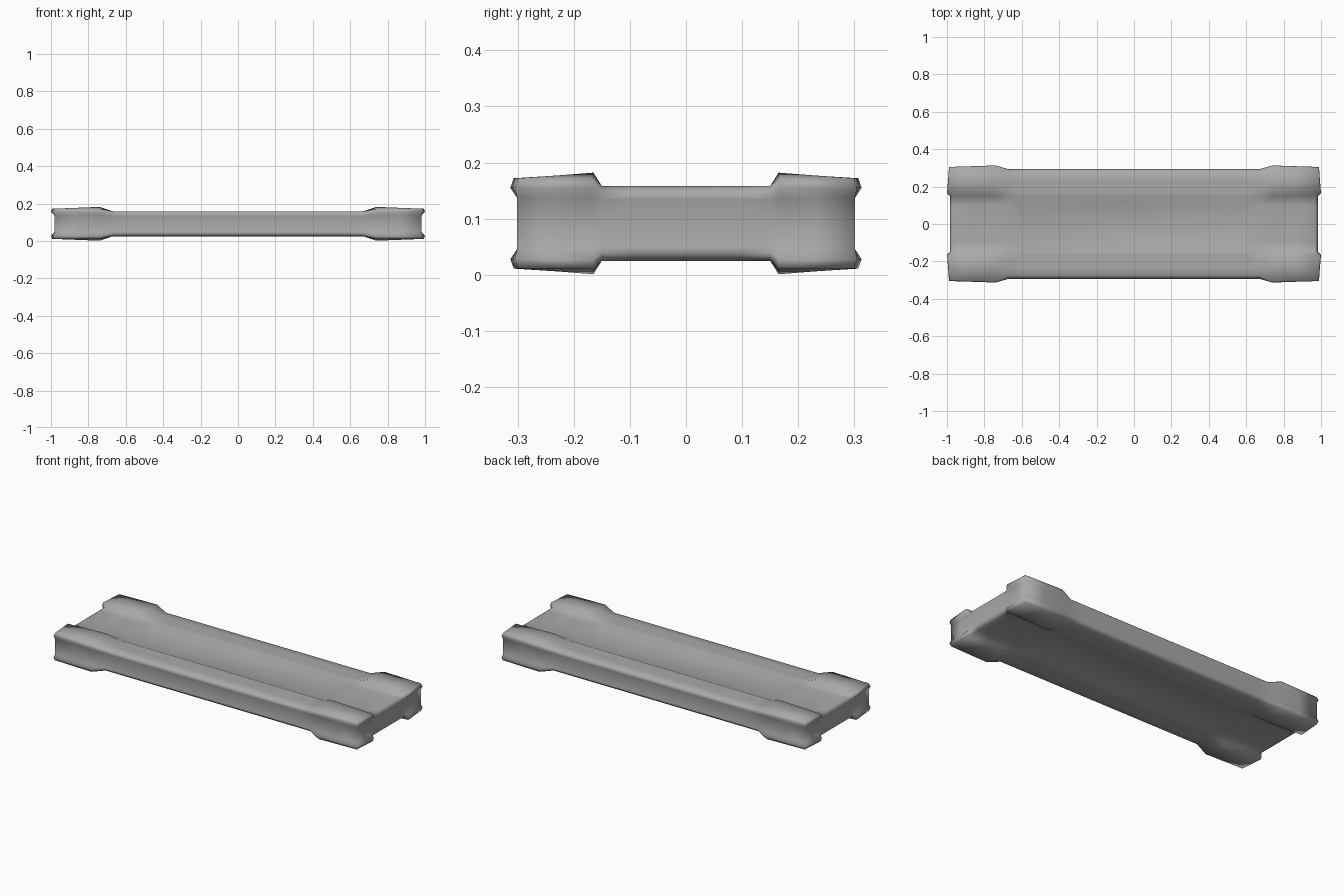
import bpy, bmesh

if "Cube" in bpy.data.objects:
    bpy.data.objects.remove(bpy.data.objects["Cube"])

MID = 0.0915                                  # height of the symmetry plane
XS = [0, 0.60, 0.67, 0.74, 0.86, 0.985]       # stations along the length
YS = [0, 0.10, 0.15, 0.165, 0.23, 0.293]      # stations across the width
NX, NY = len(XS) - 1, len(YS) - 1


def is_pad(i, j):
    """Raised corner pad."""
    return XS[i] >= 0.74 and YS[j] >= 0.165


def top_height(i, j):
    x, y = XS[i], YS[j]
    if is_pad(i, j):
        return 0.182 - 0.010 * max((x - 0.74) / 0.245, (y - 0.165) / 0.128)
    if x <= 0.60 and y <= 0.10:
        return 0.137                          # recessed centre
    if 0.74 <= x < 0.9 and y <= 0.10:
        return 0.148                          # shallow dip at the ends
    return 0.158


def outline(i, j):
    """Outermost plan position of a border station."""
    x, y = XS[i], YS[j]
    if i == NX:
        x = 1.0 - 0.011 * (y - 0.165) / 0.128 if is_pad(i, j) else 0.985
    if j == NY:
        y = 0.313 - 0.008 * (XS[i] - 0.74) / 0.245 if is_pad(i, j) else 0.293
    return x, y


def ring_point(i, j, inset, wall=False):
    x, y = outline(i, j)
    if wall:
        x = 0.982 if i == NX else x
        if j == NY:
            y = 0.301 if is_pad(i, j) else 0.29
    else:
        x -= inset if i == NX else 0
        y -= inset if j == NY else 0
    return x, y


bm = bmesh.new()

# Top surface of one quarter
top = {}
for i in range(NX + 1):
    for j in range(NY + 1):
        x, y = ring_point(i, j, 0.006 if is_pad(i, j) else 0.018)
        top[i, j] = bm.verts.new((x, y, top_height(i, j) - MID))
for i in range(NX):
    for j in range(NY):
        bm.faces.new([top[i, j], top[i + 1, j], top[i + 1, j + 1], top[i, j + 1]])

# Outer lip and side wall, down to the symmetry plane
border = [(NX, j) for j in range(NY + 1)] + [(i, NY) for i in range(NX - 1, -1, -1)]
rings = [[top[k] for k in border]]
for z_pad, z_rail, wall in [(0.155, 0.144, False), (0.137, 0.134, True), (MID, MID, True)]:
    ring = []
    for i, j in border:
        x, y = ring_point(i, j, 0, wall)
        ring.append(bm.verts.new((x, y, (z_pad if is_pad(i, j) else z_rail) - MID)))
    rings.append(ring)
for a, b in zip(rings, rings[1:]):
    for k in range(len(border) - 1):
        bm.faces.new([a[k], b[k], b[k + 1], a[k + 1]])

mesh = bpy.data.meshes.new("padded_frame_panel")
bm.to_mesh(mesh)
bm.free()
panel = bpy.data.objects.new("padded_frame_panel", mesh)
bpy.context.collection.objects.link(panel)
panel.location.z = MID

# Dark grey finish
grey = bpy.data.materials.new("dark_grey")
grey.diffuse_color = (0.4, 0.4, 0.4, 1)
grey.use_nodes = True
grey.node_tree.nodes["Principled BSDF"].inputs["Base Color"].default_value = grey.diffuse_color
mesh.materials.append(grey)

# Mirror the quarter to all sides, smooth shaded throughout
mirror = panel.modifiers.new("mirror", 'MIRROR')
mirror.use_axis = (True, True, True)
mirror.use_clip = True
mirror.merge_threshold = 0.0005

bpy.context.view_layer.objects.active = panel
panel.select_set(True)
bpy.ops.object.modifier_apply(modifier="mirror")
bpy.ops.object.shade_smooth()
